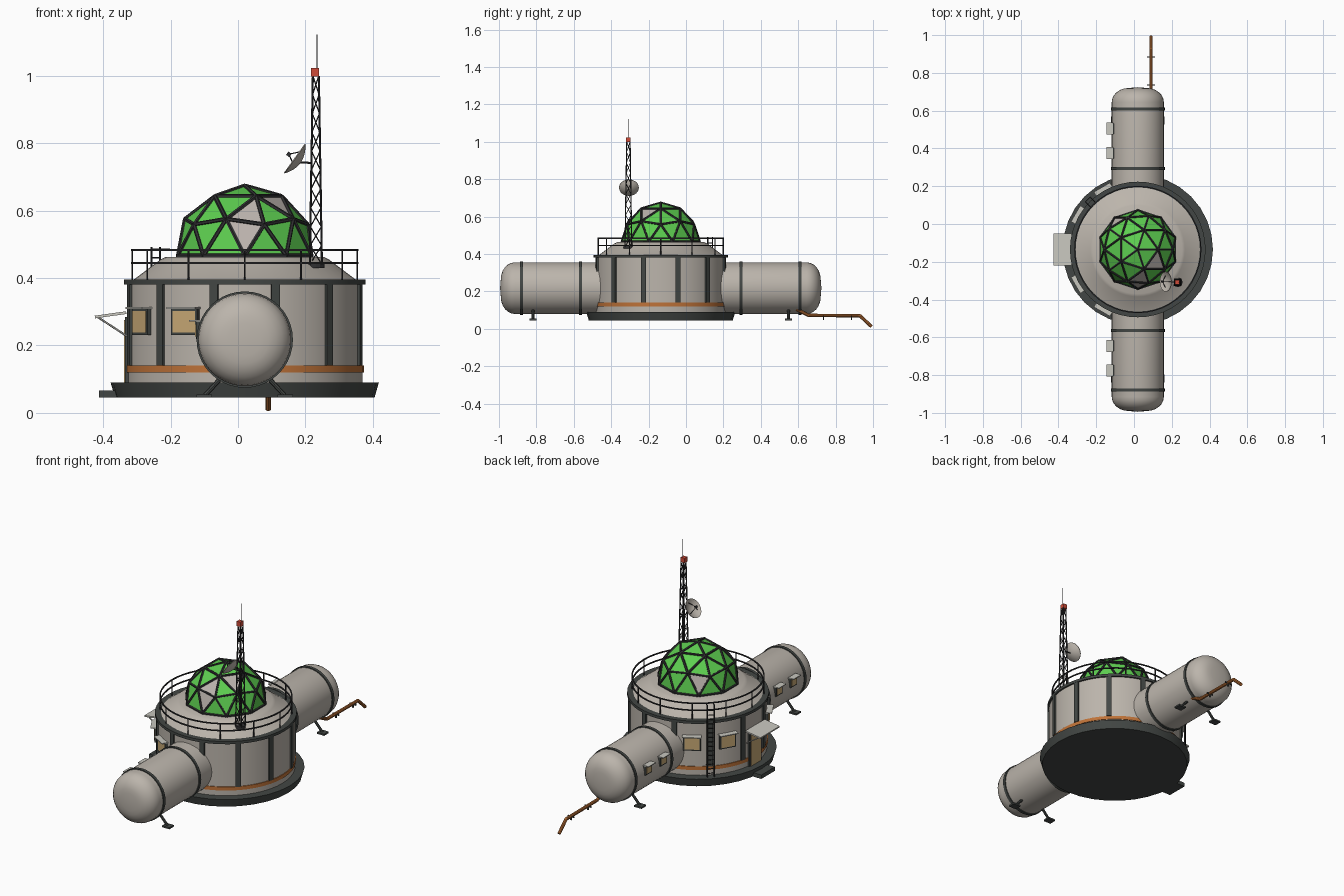
import bpy, bmesh, math
from mathutils import Matrix, Vector

if "Cube" in bpy.data.objects:
    bpy.data.objects.remove(bpy.data.objects["Cube"])


def material(name, rgb):
    m = bpy.data.materials.new(name)
    m.use_nodes = True
    m.diffuse_color = (*rgb, 1)
    m.node_tree.nodes["Principled BSDF"].inputs["Base Color"].default_value = (*rgb, 1)
    return m


HULL = material("hull grey", (.50, .46, .41))
PALE = material("pale panel", (.58, .57, .52))
DARK = material("dark trim", (.055, .062, .058))
FRAME = material("strut black", (.03, .03, .032))
GREEN = material("greenhouse green", (.11, .62, .08))
PANEL = material("dome grey", (.50, .45, .42))
ORANGE = material("orange", (.52, .17, .04))
TAN = material("window tan", (.58, .40, .18))
RED = material("beacon red", (.62, .07, .04))

CX, CY = .02, -.135
CENTRE = Matrix.Translation((CX, CY, 0))


def around(deg):
    """Frame of the drum whose -y axis points outward; 0 is the front."""
    return CENTRE @ Matrix.Rotation(math.radians(deg), 4, 'Z')


def finish(bm, name, mats, smooth=False):
    bmesh.ops.recalc_face_normals(bm, faces=bm.faces)
    me = bpy.data.meshes.new(name)
    bm.to_mesh(me)
    bm.free()
    for m in mats:
        me.materials.append(m)
    ob = bpy.data.objects.new(name, me)
    bpy.context.collection.objects.link(ob)
    if smooth:
        bpy.ops.object.select_all(action='DESELECT')
        ob.select_set(True)
        bpy.context.view_layer.objects.active = ob
        bpy.ops.object.shade_smooth_by_angle(angle=math.radians(35))
    return ob


def box(bm, frame, loc, size, tilt=0, mat=0):
    m = frame @ Matrix.Translation(loc) @ Matrix.Rotation(tilt, 4, 'X') @ Matrix.Diagonal((*size, 1))
    for v in bmesh.ops.create_cube(bm, size=1, matrix=m)["verts"]:
        for f in v.link_faces:
            f.material_index = mat


def rod(bm, a, b, r, sides=6, frame=Matrix()):
    a, b = frame @ Vector(a), frame @ Vector(b)
    d = b - a
    m = Matrix.Translation((a + b) / 2) @ d.to_track_quat('Z', 'Y').to_matrix().to_4x4()
    bmesh.ops.create_cone(bm, cap_ends=True, segments=sides, radius1=r, radius2=r,
                          depth=d.length, matrix=m)


def lathe(bm, profile, steps=48, frame=CENTRE):
    """Spin (radius, height) points about the frame's z axis."""
    new = bmesh.new()
    vs = [new.verts.new((r, 0, z)) for r, z in profile]
    es = [new.edges.new(p) for p in zip(vs, vs[1:])]
    bmesh.ops.spin(new, geom=vs + es, cent=(0, 0, 0), axis=(0, 0, 1),
                   angle=2 * math.pi, steps=steps, use_duplicate=False)
    bmesh.ops.remove_doubles(new, verts=new.verts, dist=1e-5)
    bmesh.ops.transform(new, matrix=frame, verts=new.verts)
    tmp = bpy.data.meshes.new("tmp")
    new.to_mesh(tmp)
    new.free()
    bm.from_mesh(tmp)
    bpy.data.meshes.remove(tmp)


def ring(bm, r0, r1, z0, z1, steps=48, frame=CENTRE):
    lathe(bm, [(r0, z0), (r1, z0), (r1, z1), (r0, z1), (r0, z0)], steps, frame)


# Foundation, drum and roof
bm = bmesh.new()
lathe(bm, [(0, .045), (.385, .045), (.398, .09), (0, .09)], 32)
finish(bm, "foundation", [DARK], True)
bm = bmesh.new()
lathe(bm, [(.35, .08), (.35, .39), (.33, .395), (.25, .455), (.235, .463), (0, .465)])
finish(bm, "drum", [HULL], True)
bm = bmesh.new()
ring(bm, .34, .354, .12, .14)
finish(bm, "orange_band", [ORANGE], True)
bm = bmesh.new()
ring(bm, .325, .359, .381, .396)
finish(bm, "roof_trim", [DARK], True)

# Wall ribs
bm = bmesh.new()
for k in range(12):
    box(bm, around(15 + 30 * k), (0, -.35, .262), (.026, .016, .244))
finish(bm, "wall_ribs", [DARK])

# Two side modules, with seam bands and splayed legs
for label, deg in (("front", 0), ("back", 180)):
    frame = around(deg)
    axis = frame @ Matrix.Translation((0, 0, .2175)) @ Matrix.Rotation(math.pi / 2, 4, 'X')
    arc = [math.radians(15 * i) for i in range(7)]
    profile = [(.138, .25)] + [(.048 + .09 * math.cos(a), .78 + .075 * math.sin(a)) for a in arc]
    bm = bmesh.new()
    lathe(bm, profile + [(0, .859)], 40, axis)
    finish(bm, label + "_module", [HULL], True)
    bm = bmesh.new()
    for y in (.43, .745):
        ring(bm, .13, .143, y - .008, y + .008, 40, axis)
    finish(bm, label + "_module_bands", [DARK], True)
    bm = bmesh.new()
    for s in (-1, 1):
        rod(bm, (s * .06, -.683, .115), (s * .118, -.683, .052), .007, 8, frame)
        box(bm, frame, (s * .12, -.683, .05), (.045, .04, .009))
    finish(bm, label + "_module_legs", [DARK])


# Windows: frame, pane and hood
def window(name, frame, r, z, w, h):
    bm = bmesh.new()
    box(bm, frame, (0, -r, z), (w, .02, h))
    box(bm, frame, (0, -r - .009, z), (w - .014, .006, h - .014), mat=1)
    box(bm, frame, (0, -r - .013, z + h / 2 + .002), (w + .008, .034, .005), mat=2)
    finish(bm, name, [DARK, TAN, PALE])


for i, deg in enumerate((-30, -60, -120, -150)):
    window(f"drum_window_{i}", around(deg), .35, .27, .09, .078)
for i, y in enumerate((-.64, -.51, .51, .64)):
    window(f"module_window_{i}", Matrix.Translation((0, y, 0)) @ around(-90), .135, .245, .056, .052)

# Entrance: door, awning and step
side = around(-90)
bm = bmesh.new()
box(bm, side, (0, -.348, .185), (.105, .016, .2))
box(bm, side, (0, -.355, .183), (.085, .008, .186), mat=1)
finish(bm, "door", [DARK, TAN])
bm = bmesh.new()
box(bm, side, (0, -.398, .291), (.17, .094, .008), math.radians(8))
for s in (-.07, .07):
    rod(bm, (s, -.436, .284), (s, -.35, .228), .003, 6, side)
finish(bm, "awning", [PALE])
bm = bmesh.new()
box(bm, side, (0, -.4, .056), (.12, .066, .022))
finish(bm, "step", [DARK])

# Roof railing
bm = bmesh.new()
for z in (.445, .484):
    ring(bm, .331, .337, z - .003, z + .003)
for k in range(12):
    rod(bm, (0, -.334, .39), (0, -.334, .484), .003, 6, around(30 * k))
finish(bm, "railing", [FRAME])

# Ladder
bm = bmesh.new()
lad = around(-135)
for s in (-.018, .018):
    rod(bm, (s, -.374, .09), (s, -.374, .492), .0035, 6, lad)
    for z in (.15, .39, .485):
        rod(bm, (s, -.374, z), (s, -.334, z), .003, 6, lad)
for k in range(15):
    rod(bm, (-.018, -.374, .11 + .025 * k), (.018, -.374, .11 + .025 * k), .0025, 6, lad)
finish(bm, "ladder", [FRAME])

# Geodesic dome: panels, then a strut on every edge
bm = bmesh.new()
bmesh.ops.create_icosphere(bm, subdivisions=2, radius=.208)
bmesh.ops.delete(bm, geom=[v for v in bm.verts if v.co.z < -.01], context='VERTS')
solid = [Vector(d).normalized() for d in ((0, -.9, .35), (.1, -.68, .72), (-.53, .73, .35), (.5, -.4, .75))]
for d in solid:
    max(bm.faces, key=lambda f: f.calc_center_median().normalized().dot(d)).material_index = 1
place = CENTRE @ Matrix.Translation((0, 0, .466))
struts = bmesh.new()
for e in bm.edges:
    rod(struts, e.verts[0].co, e.verts[1].co, .0065, 6, place)
bmesh.ops.transform(bm, matrix=place, verts=bm.verts)
finish(bm, "dome_panels", [GREEN, PANEL])
finish(struts, "dome_struts", [FRAME])

# Lattice mast with beacon and whip aerial
mast = Matrix.Translation((.231, -.308, 0))
corners = [(-1, -1), (1, -1), (1, 1), (-1, 1)]
BAYS = 10


def node(c, k):
    t = k / BAYS
    w = .018 - .009 * t
    return (corners[c % 4][0] * w, corners[c % 4][1] * w, .44 + .56 * t)


bm = bmesh.new()
for c in range(4):
    rod(bm, node(c, 0), node(c, BAYS), .0032, 6, mast)
    for k in range(BAYS):
        a, b = (c, c + 1) if k % 2 else (c + 1, c)
        rod(bm, node(a, k), node(b, k + 1), .002, 5, mast)
rod(bm, (0, 0, .43), (0, 0, .445), .026, 12, mast)
rod(bm, (.004, 0, 1.02), (.004, 0, 1.123), .0018, 6, mast)
finish(bm, "mast", [FRAME])
bm = bmesh.new()
box(bm, mast, (-.003, 0, 1.011), (.024, .024, .026))
finish(bm, "beacon", [RED])

# Dish, tilted away from the mast
aim = Vector((-.81, 0, .58))
dish = Matrix.Translation((.172, -.305, .752)) @ aim.to_track_quat('Z', 'Y').to_matrix().to_4x4()
bm = bmesh.new()
bowl = [(.053 * i / 6, .02 * (i / 6) ** 2 - .014) for i in range(7)]
lathe(bm, bowl + [(r, z - .003) for r, z in reversed(bowl)], 24, dish)
finish(bm, "dish", [HULL], True)
bm = bmesh.new()
for k in range(3):
    a = math.radians(120 * k + 90)
    rod(bm, (.035 * math.cos(a), .035 * math.sin(a), -.005), (0, 0, .026), .0018, 5, dish)
box(bm, dish, (0, 0, .026), (.012, .012, .012))
rod(bm, dish @ Vector((0, 0, -.016)), (.22, -.307, .742), .003)
finish(bm, "dish_feed", [FRAME])

# Drain pipe with brackets
bm = bmesh.new()
path = [(.09, .59, .105), (.09, .655, .072), (.09, .93, .07), (.09, .992, .012)]
for a, b in zip(path, path[1:]):
    rod(bm, a, b, .009, 10)
for p in path[1:3]:
    bmesh.ops.create_uvsphere(bm, u_segments=10, v_segments=6, radius=.009, matrix=Matrix.Translation(p))
finish(bm, "drain_pipe", [ORANGE], True)
bm = bmesh.new()
for y in (.735, .885):
    box(bm, Matrix(), (.09, y, .068), (.04, .006, .007))
    box(bm, Matrix(), (.09, y, .058), (.008, .006, .02))
finish(bm, "pipe_brackets", [DARK])
